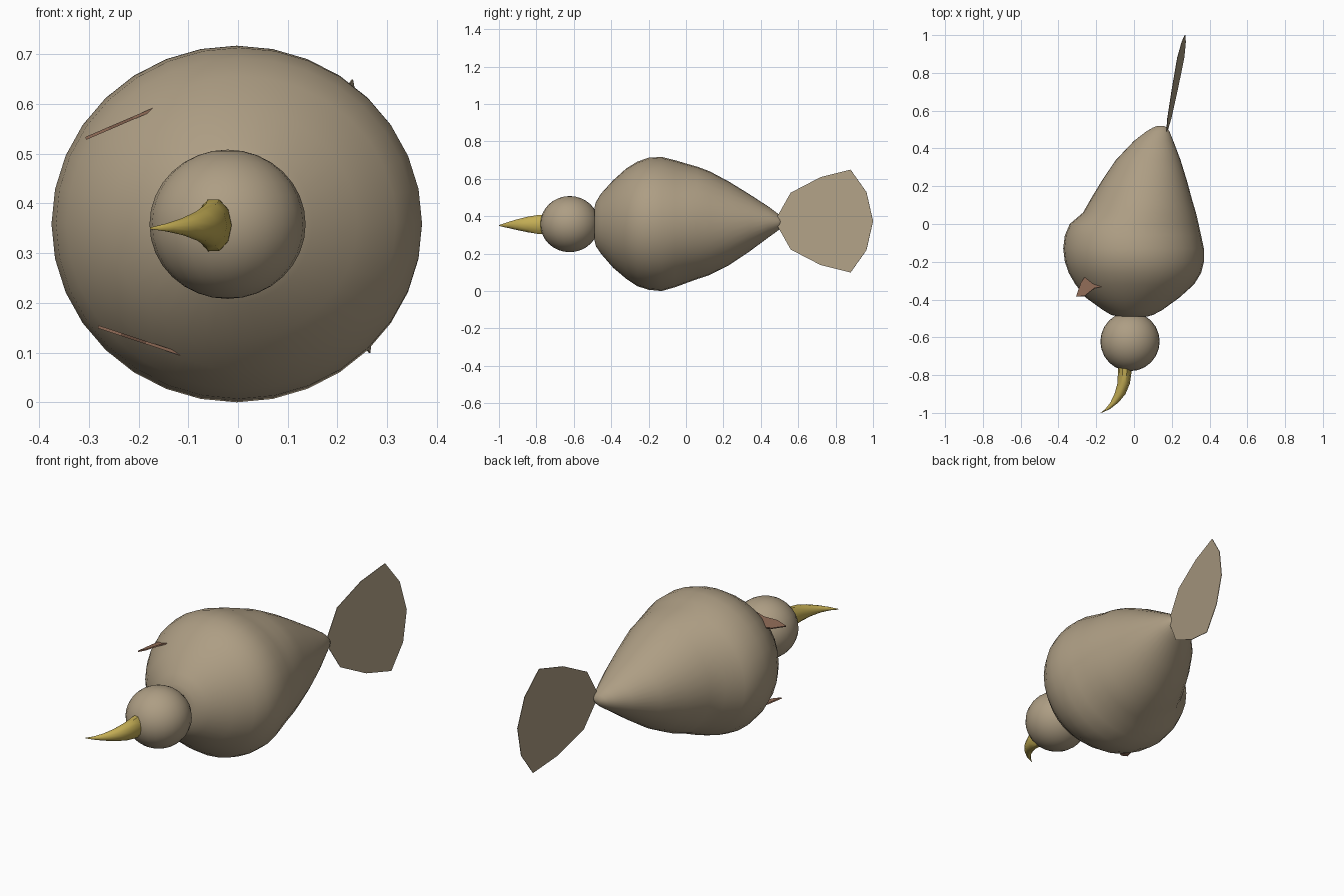
import bpy, bmesh, math

if "Cube" in bpy.data.objects:
    bpy.data.objects.remove(bpy.data.objects["Cube"])


def material(name, rgb):
    m = bpy.data.materials.new(name)
    m.diffuse_color = (*rgb, 1)
    m.use_nodes = True
    m.node_tree.nodes["Principled BSDF"].inputs["Base Color"].default_value = m.diffuse_color
    return m


TAN = material("tan feathers", (0.42, 0.34, 0.23))
YELLOW = material("yellow beak", (0.55, 0.42, 0.09))
BROWN = material("brown feet", (0.29, 0.155, 0.10))


def finish(name, bm, mat, smooth=True):
    bmesh.ops.recalc_face_normals(bm, faces=bm.faces)
    me = bpy.data.meshes.new(name)
    bm.to_mesh(me)
    bm.free()
    me.materials.append(mat)
    ob = bpy.data.objects.new(name, me)
    bpy.context.collection.objects.link(ob)
    if smooth:
        bpy.ops.object.select_all(action='DESELECT')
        ob.select_set(True)
        bpy.context.view_layer.objects.active = ob
        bpy.ops.object.shade_smooth_by_angle(angle=math.radians(45))
    return ob


def loft(name, stations, sides, mat):
    """Skin elliptical rings (y, x left, x right, z low, z high) along y."""
    bm = bmesh.new()
    rings = []
    for y, x0, x1, z0, z1 in stations:
        ring = []
        for i in range(sides):
            a = 2 * math.pi * i / sides
            ring.append(bm.verts.new(((x0 + x1) / 2 + (x1 - x0) / 2 * math.cos(a), y,
                                      (z0 + z1) / 2 + (z1 - z0) / 2 * math.sin(a))))
        rings.append(ring)
    for a, b in zip(rings, rings[1:]):
        for i in range(sides):
            j = (i + 1) % sides
            bm.faces.new((a[i], a[j], b[j], b[i]))
    bm.faces.new(rings[0])
    bm.faces.new(rings[-1])
    return finish(name, bm, mat)


def plate(name, points, thick, mat):
    """Thin flat blade: outline extruded along its normal."""
    bm = bmesh.new()
    f = bm.faces.new([bm.verts.new(p) for p in points])
    bm.normal_update()
    n = f.normal.copy()
    bmesh.ops.translate(bm, verts=bm.verts, vec=-n * thick / 2)
    g = bmesh.ops.extrude_face_region(bm, geom=[f], use_keep_orig=True)
    bmesh.ops.translate(bm, vec=n * thick,
                        verts=[v for v in g["geom"] if isinstance(v, bmesh.types.BMVert)])
    return finish(name, bm, mat, smooth=False)


# Body: rounded chest tapering to an offset rear tip
loft("body", [
    (-0.490, -0.080, 0.070, 0.275, 0.445),
    (-0.482, -0.120, 0.100, 0.240, 0.475),
    (-0.455, -0.165, 0.150, 0.200, 0.520),
    (-0.390, -0.255, 0.240, 0.125, 0.592),
    (-0.320, -0.310, 0.318, 0.066, 0.655),
    (-0.260, -0.345, 0.355, 0.026, 0.692),
    (-0.200, -0.366, 0.370, 0.007, 0.713),
    (-0.130, -0.375, 0.370, 0.000, 0.717),
    (-0.060, -0.366, 0.355, 0.020, 0.700),
    (0.000, -0.340, 0.342, 0.042, 0.682),
    (0.060, -0.270, 0.328, 0.064, 0.665),
    (0.127, -0.232, 0.308, 0.086, 0.640),
    (0.230, -0.170, 0.280, 0.138, 0.585),
    (0.340, -0.095, 0.246, 0.212, 0.517),
    (0.440, 0.000, 0.208, 0.286, 0.452),
    (0.490, 0.065, 0.188, 0.322, 0.415),
    (0.510, 0.100, 0.175, 0.340, 0.395),
    (0.520, 0.125, 0.158, 0.358, 0.378),
], 32, TAN)

# Head
bm = bmesh.new()
bmesh.ops.create_uvsphere(bm, u_segments=24, v_segments=16, radius=1)
for v in bm.verts:
    v.co = (-0.021 + 0.157 * v.co.x, -0.622 + 0.157 * v.co.y, 0.358 + 0.150 * v.co.z)
finish("head", bm, TAN)

# Beak: curved, tapering sideways
loft("beak", [
    (-0.740, -0.085, -0.012, 0.300, 0.412),
    (-0.785, -0.085, -0.013, 0.302, 0.410),
    (-0.845, -0.088, -0.022, 0.312, 0.400),
    (-0.900, -0.103, -0.045, 0.324, 0.386),
    (-0.945, -0.125, -0.082, 0.335, 0.372),
    (-0.980, -0.152, -0.128, 0.343, 0.360),
    (-1.000, -0.177, -0.173, 0.348, 0.352),
], 10, YELLOW)

# Tail fan: flat faceted blade, slightly rolled
half = [(0.49, 0.028), (0.56, 0.152), (0.72, 0.235), (0.88, 0.275), (0.965, 0.155)]
fan = half + [(1.0, 0.0)] + [(y, -h) for y, h in reversed(half)]
plate("tail", [(0.174 + 0.188 * (y - 0.49) - 0.064 * h, y, 0.374 + h) for y, h in fan],
      0.003, TAN)

# Feet: thin pads rooted inside the chest, one above and one below
pad = [(-0.306, -0.385), (-0.260, -0.380), (-0.210, -0.340), (-0.140, -0.327),
       (-0.110, -0.260), (-0.240, -0.250), (-0.280, -0.310)]
plate("upper_foot", [(x, y, 0.602 + 0.43 * (x + 0.14)) for x, y in pad], 0.006, BROWN)
plate("lower_foot", [(x + 0.025, y, 0.097 - 0.33 * (x + 0.14)) for x, y in pad], 0.006, BROWN)
